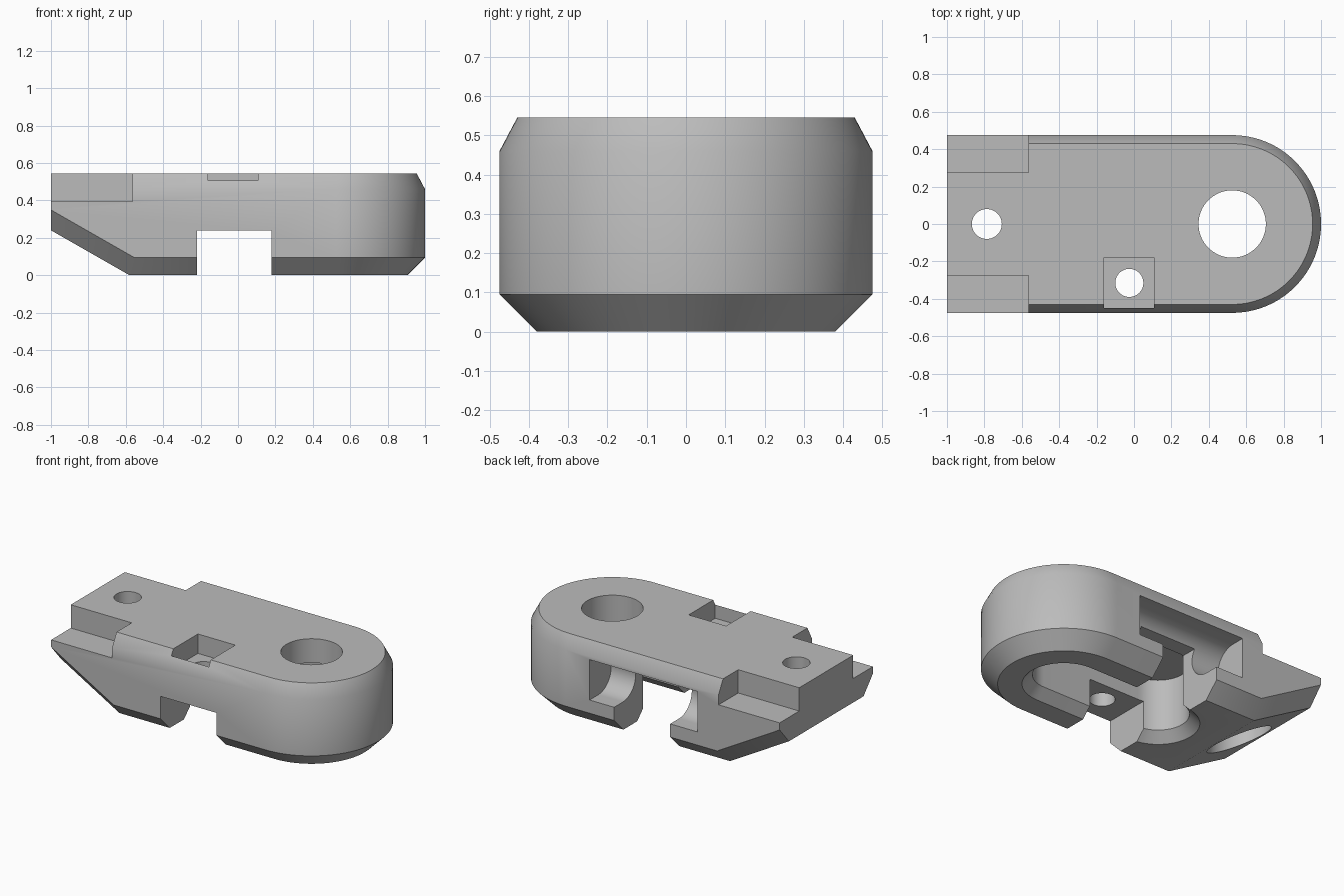
import bpy, bmesh, math
from mathutils import Vector, Matrix

cube = bpy.data.objects.get("Cube")
if cube:
    bpy.data.objects.remove(cube, do_unlink=True)

grey = bpy.data.materials.new("plain grey")
grey.use_nodes = True
colour = (0.5, 0.5, 0.5, 1)
grey.diffuse_color = colour
grey.node_tree.nodes["Principled BSDF"].inputs["Base Color"].default_value = colour


def make_object(name, bm):
    bmesh.ops.recalc_face_normals(bm, faces=bm.faces)
    mesh = bpy.data.meshes.new(name)
    bm.to_mesh(mesh)
    bm.free()
    mesh.materials.append(grey)
    obj = bpy.data.objects.new(name, mesh)
    bpy.context.collection.objects.link(obj)
    return obj


def arc(cx, cy, r, start, end, steps):
    return [(cx + r * math.cos(a), cy + r * math.sin(a))
            for a in (start + (end - start) * i / steps for i in range(steps + 1))]


def loft(outline, sections):
    """Stack outlines: each section is (size, height)."""
    bm = bmesh.new()
    rings = [[bm.verts.new((x, y, z)) for x, y in outline(size)] for size, z in sections]
    for low, high in zip(rings, rings[1:]):
        for i in range(len(low)):
            j = (i + 1) % len(low)
            bm.faces.new((low[i], low[j], high[j], high[i]))
    bm.faces.new(rings[0][::-1])
    bm.faces.new(rings[-1])
    return bm


def box(name, low, high):
    outline = lambda s: [(low[0], low[1]), (high[0], low[1]), (high[0], high[1]), (low[0], high[1])]
    return make_object(name, loft(outline, [(1, low[2]), (1, high[2])]))


def hole(name, x, y, r, low, high):
    circle = lambda s: arc(x, y, s, 0, 2 * math.pi, 64)[:-1]
    return make_object(name, loft(circle, [(r, low), (r, high)]))


# Chamfered body with one round end
half, round_x, height = 0.475, 0.525, 0.545
quarter = math.pi / 2


def body_outline(r):
    return arc(round_x, 0, r, -quarter, quarter, 64) + [(-1, r), (-1, -r)]


bm = loft(body_outline, [(half - 0.095, 0), (half, 0.095), (half, 0.46), (half - 0.045, height)])

# Sloped underside at the square end, with its side chamfers
slope = Vector((-0.24, 0, -0.42)).normalized()
cuts = [(Vector((-0.58, 0, 0)), slope)]
for side in (-1, 1):
    cuts.append((Vector((-0.58, side * 0.38, 0)), slope + Vector((0, side, 0))))
for point, normal in cuts:
    result = bmesh.ops.bisect_plane(bm, geom=bm.verts[:] + bm.edges[:] + bm.faces[:], dist=1e-5,
                                    plane_co=point, plane_no=normal, clear_outer=True)
    edges = [g for g in result["geom_cut"] if isinstance(g, bmesh.types.BMEdge)]
    bmesh.ops.holes_fill(bm, edges=[e for e in edges if e.is_boundary], sides=0)
bmesh.ops.remove_doubles(bm, verts=bm.verts, dist=1e-4)
body = make_object("clamp_body", bm)


# Long rounded cavity in the underside with a flared mouth
def cavity_outline(r):
    return (arc(round_x, 0, r, -quarter, quarter, 32)
            + arc(-0.18, 0, r, quarter, 3 * quarter, 32))


cavity = loft(cavity_outline, [(0.26, -0.02), (0.18, 0.06), (0.18, 0.39)])


# Back window ending in a half-round trough that runs along x
def window_outline(r):
    return [(0.31 - r, 0.7)] + arc(0.31, 0.385, r, -2 * quarter, 0, 32) + [(0.31 + r, 0.7)]


window = loft(window_outline, [(0.13, -0.415), (0.13, 0.355)])
swap = Matrix(((0, 0, 1, 0), (0, 1, 0, 0), (1, 0, 0, 0), (0, 0, 0, 1)))
bmesh.ops.transform(window, matrix=swap, verts=window.verts)

cutters = [
    make_object("cavity_cutter", cavity),
    box("front_slot_cutter", (-0.22, -0.7, -0.1), (0.18, 0.7, 0.24)),
    box("inner_slot_cutter", (-0.22, -0.1, 0.1), (0.18, 0.34, 0.385)),
    make_object("back_window_cutter", window),
    box("top_pocket_cutter", (-0.16, -0.45, 0.42), (0.107, -0.18, 0.7)),
    hole("large_hole_cutter", round_x, 0, 0.18, 0.3, 0.7),
    hole("end_hole_cutter", -0.787, 0, 0.08, -0.1, 0.7),
    hole("end_counterbore_cutter", -0.787, 0, 0.185, -0.1, 0.39),
    hole("pocket_hole_cutter", -0.025, -0.315, 0.075, 0.1, 0.7),
]
# Step notches on both sides of the square end
for y in (-0.475, 0.475):
    cutters.append(box("notch_cutter", (-1.2, y - 0.2, 0.395), (-0.565, y + 0.2, 0.7)))

bpy.context.view_layer.objects.active = body
for cutter in cutters:
    modifier = body.modifiers.new(cutter.name, "BOOLEAN")
    modifier.operation = "DIFFERENCE"
    modifier.solver = "EXACT"
    modifier.object = cutter
    bpy.ops.object.modifier_apply(modifier=modifier.name)
    bpy.data.objects.remove(cutter, do_unlink=True)

# Smooth the round walls, keep the edges crisp
bpy.ops.object.select_all(action="DESELECT")
body.select_set(True)
bpy.ops.object.shade_smooth_by_angle(angle=math.radians(30))
